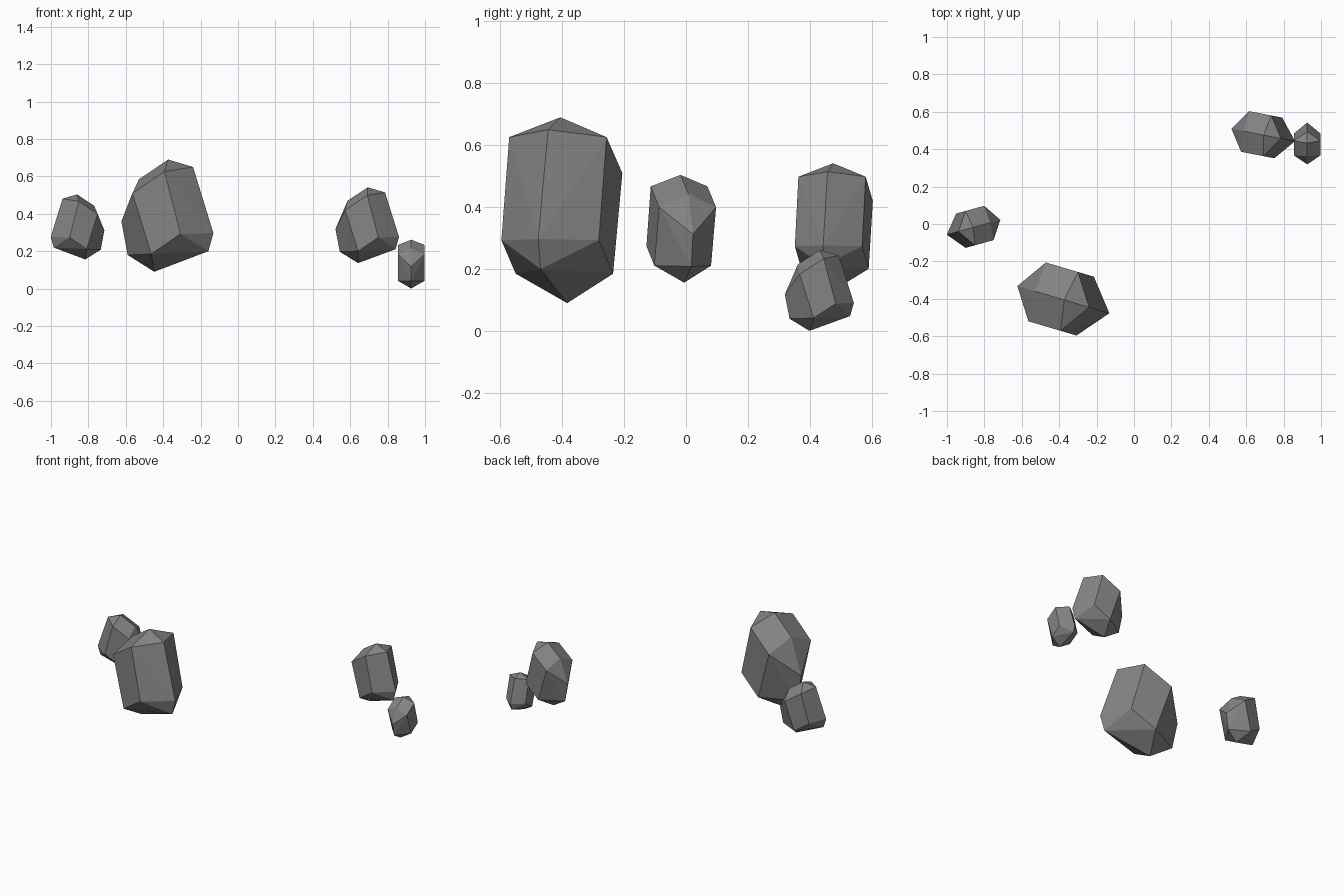
import bpy
import bmesh
import math

cube = bpy.data.objects.get("Cube")
if cube:
    bpy.data.objects.remove(cube, do_unlink=True)

# One plain grey stone material
stone = bpy.data.materials.new("grey_stone")
stone.use_nodes = True
grey = (0.23, 0.23, 0.23, 1)
stone.diffuse_color = grey
shader = stone.node_tree.nodes["Principled BSDF"]
shader.inputs["Base Color"].default_value = grey
shader.inputs["Roughness"].default_value = 0.9

# Rock profiles in its mirror plane: full middle ridge and the smaller side facets
ridge = [(0.006, 0.30), (0.145, 0.26), (0.258, -0.093), (0.23, -0.19),
         (-0.072, -0.30), (-0.22, -0.21), (-0.255, -0.03), (-0.157, 0.195)]
flank = [(0.034, 0.236), (0.123, -0.097), (-0.04, -0.205), (-0.145, 0.12)]
half_width = 0.164


def make_rock_mesh():
    """Faceted boulder: convex skin over the ridge and both mirrored flanks."""
    bm = bmesh.new()
    for x, z in ridge:
        bm.verts.new((x, 0, z))
    for side in (-1, 1):
        for x, z in flank:
            bm.verts.new((x, side * half_width, z))
    bmesh.ops.convex_hull(bm, input=bm.verts[:])
    # Merge nearly flat triangles into clean facets
    bmesh.ops.dissolve_limit(bm, angle_limit=math.radians(3),
                             verts=bm.verts[:], edges=bm.edges[:])
    bmesh.ops.recalc_face_normals(bm, faces=bm.faces[:])
    mesh = bpy.data.meshes.new("rock")
    bm.to_mesh(mesh)
    bm.free()
    mesh.materials.append(stone)
    return mesh


def place_rock(name, mesh, location, turn, size):
    rock = bpy.data.objects.new(name, mesh)
    rock.location = location
    rock.rotation_euler.z = math.radians(turn)
    rock.scale = (size, size, size)
    bpy.context.collection.objects.link(rock)


# Four turned and scaled copies
rock_mesh = make_rock_mesh()
place_rock("large_rock", rock_mesh, (-0.379, -0.404, 0.39), -16.5, 1)
place_rock("medium_rock", rock_mesh, (0.69, 0.476, 0.339), -11, 0.675)
place_rock("small_rock", rock_mesh, (-0.857, -0.017, 0.33), -164.5, 0.58)
place_rock("tiny_rock", rock_mesh, (0.926, 0.43, 0.131), 90, 0.435)
